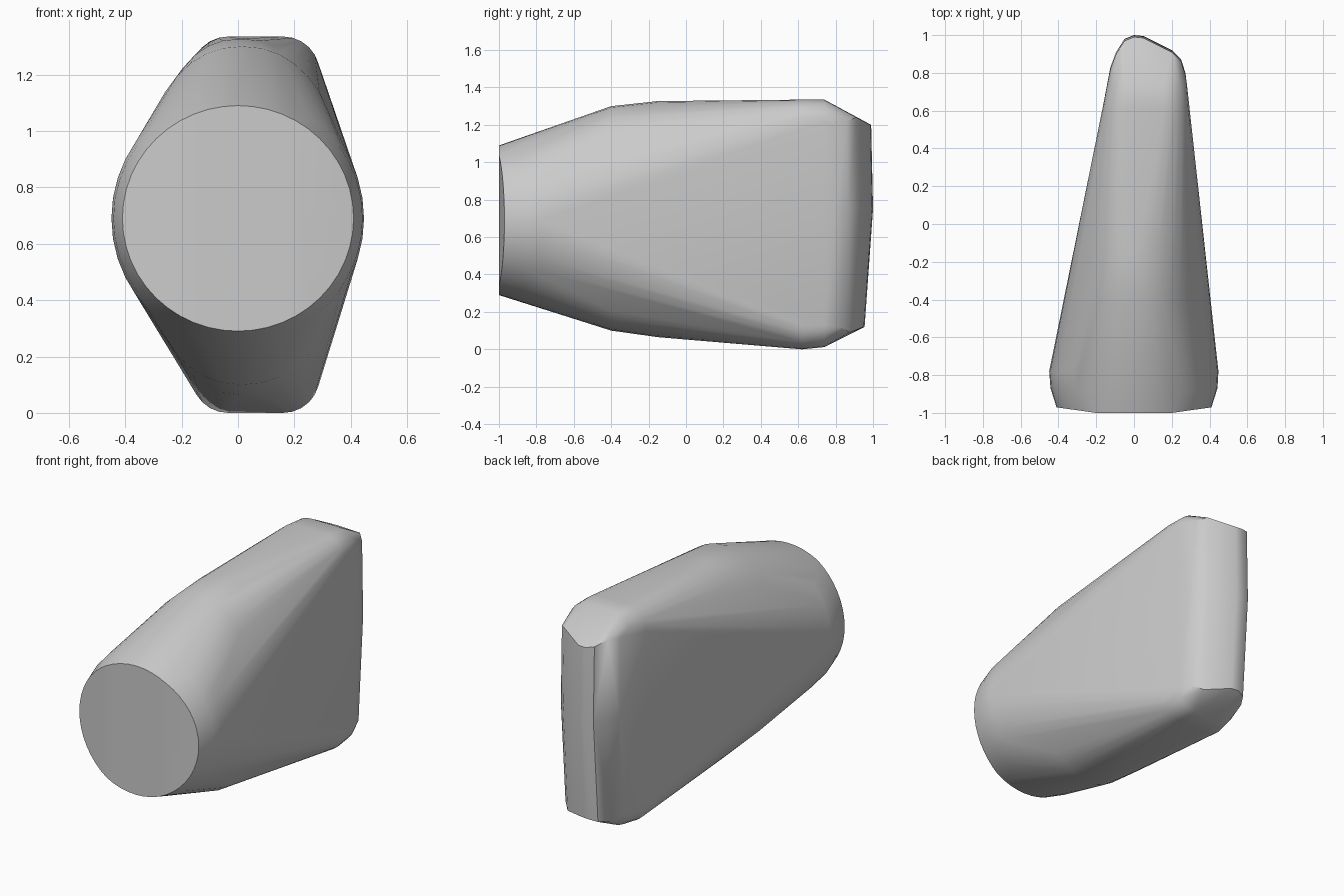
import bpy, bmesh, math

cube = bpy.data.objects.get("Cube")
if cube:
    bpy.data.objects.remove(cube, do_unlink=True)

mat = bpy.data.materials.new("plain grey")
mat.use_nodes = True
mat.diffuse_color = (0.6, 0.6, 0.6, 1)
mat.node_tree.nodes["Principled BSDF"].inputs["Base Color"].default_value = (0.6, 0.6, 0.6, 1)


def oval(y, x0, x1, z0, z1, power=2.0, n=40):
    """Superellipse cross-section standing at depth y."""
    pts = []
    for i in range(n):
        a = 2 * math.pi * i / n
        c, s = math.cos(a), math.sin(a)
        px = math.copysign(abs(c) ** (2 / power), c)
        pz = math.copysign(abs(s) ** (2 / power), s)
        pts.append(((x0 + x1) / 2 + px * (x1 - x0) / 2, y,
                    (z0 + z1) / 2 + pz * (z1 - z0) / 2))
    return pts


def rounded_box(y, x0, x1, z0, z1, r, n=6):
    """Rounded rectangle cross-section at depth y."""
    pts = []
    corners = [(x1 - r, z1 - r), (x0 + r, z1 - r), (x0 + r, z0 + r), (x1 - r, z0 + r)]
    for k, (cx, cz) in enumerate(corners):
        for i in range(n + 1):
            a = math.pi / 2 * (k + i / n)
            pts.append((cx + r * math.cos(a), y, cz + r * math.sin(a)))
    return pts


points = []
# Round front disc, flat in the middle and turned back at the sides
for x, y, z in oval(-1, -0.41, 0.41, 0.29, 1.09, n=48):
    points.append((x, -1 + max(0, abs(x) - 0.2) * 0.14, z))
# Bulge just behind the disc, then the tall shoulder sections
points += oval(-0.87, -0.442, 0.442, 0.25, 1.13)
points += oval(-0.78, -0.449, 0.447, 0.23, 1.15)
points += oval(-0.4, -0.36, 0.39, 0.10, 1.30, 2.2)
points += oval(-0.15, -0.32, 0.34, 0.065, 1.327, 2.3)
# Narrow rear section
points += rounded_box(0.62, -0.165, 0.29, 0.0, 1.335, 0.13)
points += rounded_box(0.74, -0.14, 0.28, 0.012, 1.335, 0.12)
# Upright tail edge: x, y, top, bottom of each column
tail = [(-0.125, 0.82, 1.23, 0.12), (-0.095, 0.90, 1.24, 0.10),
        (-0.05, 0.97, 1.21, 0.11), (0.0, 0.99, 1.20, 0.12),
        (0.05, 0.985, 1.20, 0.12), (0.20, 0.91, 1.24, 0.09),
        (0.25, 0.86, 1.22, 0.12), (0.272, 0.79, 1.20, 0.14)]
for x, y, top, bottom in tail:
    points += [(x, y, top), (x, y + 0.01, 0.75), (x, y - 0.035, bottom)]

# Skin the sections with one convex shell
bm = bmesh.new()
for p in points:
    bm.verts.new(p)
hull = bmesh.ops.convex_hull(bm, input=bm.verts[:])
loose = {v for v in hull["geom_interior"] + hull["geom_unused"]
         if isinstance(v, bmesh.types.BMVert) and v.is_valid}
bmesh.ops.delete(bm, geom=list(loose), context="VERTS")
bmesh.ops.dissolve_limit(bm, angle_limit=math.radians(0.5),
                         verts=bm.verts[:], edges=bm.edges[:])
bmesh.ops.recalc_face_normals(bm, faces=bm.faces[:])
mesh = bpy.data.meshes.new("tapered_body")
bm.to_mesh(mesh)
bm.free()
mesh.materials.append(mat)
body = bpy.data.objects.new("tapered_body", mesh)
bpy.context.collection.objects.link(body)

# Smooth skin with crisp edges around the disc and tail ends
bpy.ops.object.select_all(action="DESELECT")
body.select_set(True)
bpy.context.view_layer.objects.active = body
bpy.ops.object.shade_smooth_by_angle(angle=math.radians(32))
